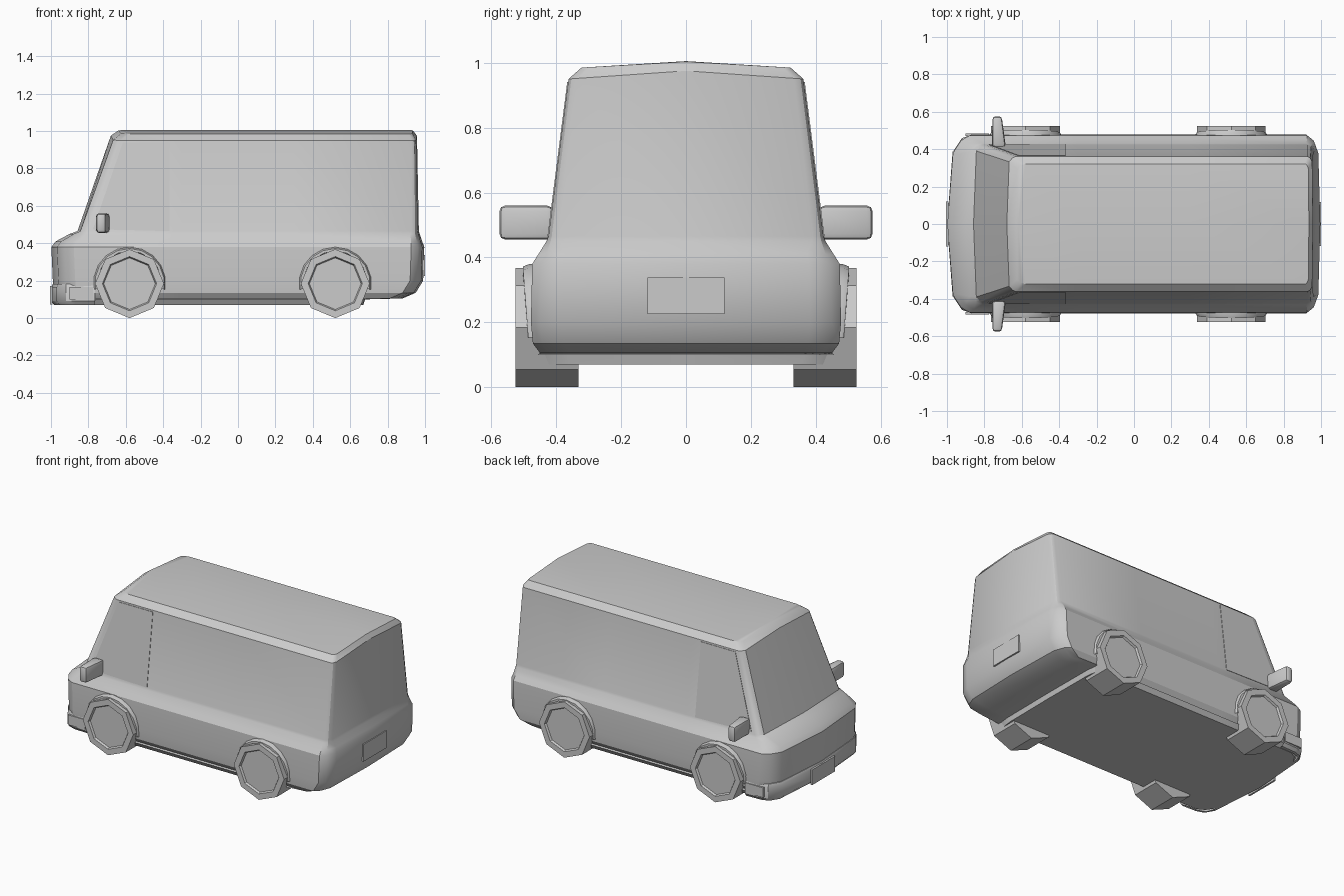
import bpy, bmesh, math
from mathutils import Matrix

if "Cube" in bpy.data.objects:
    bpy.data.objects.remove(bpy.data.objects["Cube"])


def material(name, v):
    m = bpy.data.materials.new(name)
    m.diffuse_color = (v, v, v, 1)
    m.use_nodes = True
    m.node_tree.nodes["Principled BSDF"].inputs["Base Color"].default_value = m.diffuse_color
    return m


GREY = material("body grey", 0.6)


def finish(bm, name, angle=30):
    bmesh.ops.remove_doubles(bm, verts=bm.verts, dist=0.0005)
    bmesh.ops.recalc_face_normals(bm, faces=bm.faces)
    me = bpy.data.meshes.new(name)
    bm.to_mesh(me)
    bm.free()
    ob = bpy.data.objects.new(name, me)
    bpy.context.collection.objects.link(ob)
    me.materials.append(GREY)
    bpy.ops.object.select_all(action='DESELECT')
    ob.select_set(True)
    bpy.context.view_layer.objects.active = ob
    bpy.ops.object.shade_smooth_by_angle(angle=math.radians(angle))
    return ob


def plan_ring(z, xf, xb, hw, cf, cb, p, crown=0):
    """Horizontal outline with softened corners, higher towards the middle."""
    mid = 1 - (1 - p) * 0.3
    half = [(xf, 0), (xf + .25 * cf, p), (xf + .6 * cf, mid), (xf + cf, 1), (-.3, 1), (.3, 1),
            (xb - cb, 1), (xb - .5 * cb, mid), (xb - .15 * cb, p), (xb, 0)]
    pts = [(x, f * hw, z + crown * (1 - f)) for x, f in half]
    return pts + [(x, -y, h) for x, y, h in pts[-2:0:-1]]


def loft(rings, name, closed=True, angle=30):
    bm = bmesh.new()
    rows = [[bm.verts.new(c) for c in r] for r in rings]
    n = len(rows[0])
    for a, b in zip(rows, rows[1:]):
        for i in range(n if closed else n - 1):
            j = (i + 1) % n
            bm.faces.new((a[i], a[j], b[j], b[i]))
    bmesh.ops.dissolve_degenerate(bm, edges=bm.edges, dist=0.0005)
    return finish(bm, name, angle)


def box(name, lo, hi, bevel=0, taper=None):
    bm = bmesh.new()
    bmesh.ops.create_cube(bm, size=1)
    for v in bm.verts:
        v.co = [(a + b) / 2 + c * (b - a) for a, b, c in zip(lo, hi, v.co)]
    if bevel:
        bmesh.ops.bevel(bm, geom=bm.edges[:], offset=bevel, segments=2, affect='EDGES', profile=.5)
    if taper:
        taper(bm)
    return finish(bm, name)


# Body shell, from the floor up to the roof ridge
loft([plan_ring(*r) for r in [
    (.07, -.90, .66, 0, .0, .0, .8),
    (.07, -.975, .67, .44, .12, .02, .8),
    (.10, -.985, .68, .46, .12, .02, .8),
    (.105, -.985, .88, .45, .12, .07, .8),
    (.135, -.985, .95, .472, .12, .07, .8),
    (.20, -.990, .99, .478, .12, .07, .8),
    (.38, -.998, .996, .474, .12, .07, .8),
    (.41, -.975, .985, .455, .12, .06, .82),
    (.45, -.90, .972, .430, .09, .05, .9),
    (.465, -.858, .967, .424, .06, .04, .92),
    (.95, -.680, .957, .362, .05, .03, .92, .025),
    (.985, -.640, .935, .322, .06, .02, .92, .018),
    (1.005, -.620, .925, 0, .0, .0, .92)]], "body")

# Front bumper wrapping round to the front wheels
def bumper_row(z, grow):
    half = [(-.995 - grow, 0), (-.966 - grow, .385), (-.92, .455 + grow), (-.87, .472 + grow), (-.765, .476 + grow)]
    return [(x, -y, z) for x, y in half[::-1]] + [(x, y, z) for x, y in half[1:]]


loft([bumper_row(z, g) for z, g in
      [(.07, -.03), (.07, -.012), (.09, .004), (.165, .004), (.182, -.004), (.185, -.03)]],
     "front_bumper", closed=False, angle=35)

# Number plate panels and bumper lamps
box("front_plate", (-1.004, -.12, .072), (-.992, .12, .172))
box("rear_plate", (.985, -.118, .225), (.999, .118, .338))
for s in (-1, 1):
    ys = sorted((s * .47, s * .484))
    box("bumper_lamp", (-.90, ys[0], .10), (-.775, ys[1], .165))

# Flat window panels laid on the sloping sides
for s in (-1, 1):
    bm = bmesh.new()
    vs = []
    for d in (0, .003):
        for x, z in [(-.775, .475), (-.365, .465), (-.365, .94), (-.615, .94)]:
            y = .424 - (z - .465) * .128 + d
            vs.append(bm.verts.new((x, s * y, z)))
    bm.faces.new(vs[:4])
    bm.faces.new(vs[4:])
    for i in range(4):
        j = (i + 1) % 4
        bm.faces.new((vs[i], vs[j], vs[4 + j], vs[4 + i]))
    finish(bm, "side_window")

# Wheels: eight-sided, with a recessed hub, under flared arches
for s in (-1, 1):
    for cx in (-.58, .52):
        rows = []
        for r, y in [(0, .332), (.184, .332), (.184, .525), (.145, .525), (.138, .512), (0, .512)]:
            rows.append([(cx + r * math.sin(k * math.pi / 4), s * y, .184 - r * math.cos(k * math.pi / 4))
                         for k in range(8)])
        loft(rows, "wheel")
        rows = []
        for r, y in [(.196, .44), (.193, .484), (.186, .503), (.172, .503), (.168, .44)]:
            rows.append([(cx + r * math.cos(a), s * (.472 + (y - .472) * (.55 + .45 * math.sin(a))),
                          .186 + r * math.sin(a))
                         for a in [math.radians(-10 + 20 * k) for k in range(11)]])
        loft(rows, "wheel_arch", closed=False)

# Door mirrors, thinner at the outer end and swept forward
for s in (-1, 1):
    def sweep(bm, s=s):
        for v in bm.verts:
            t = (abs(v.co.y) - .41) / .165
            v.co.x = -.715 + (v.co.x + .715) * (1 - .35 * t) - .012 * t
    ys = sorted((s * .41, s * .575))
    box("mirror", (-.76, ys[0], .455), (-.685, ys[1], .56), .018, sweep)
